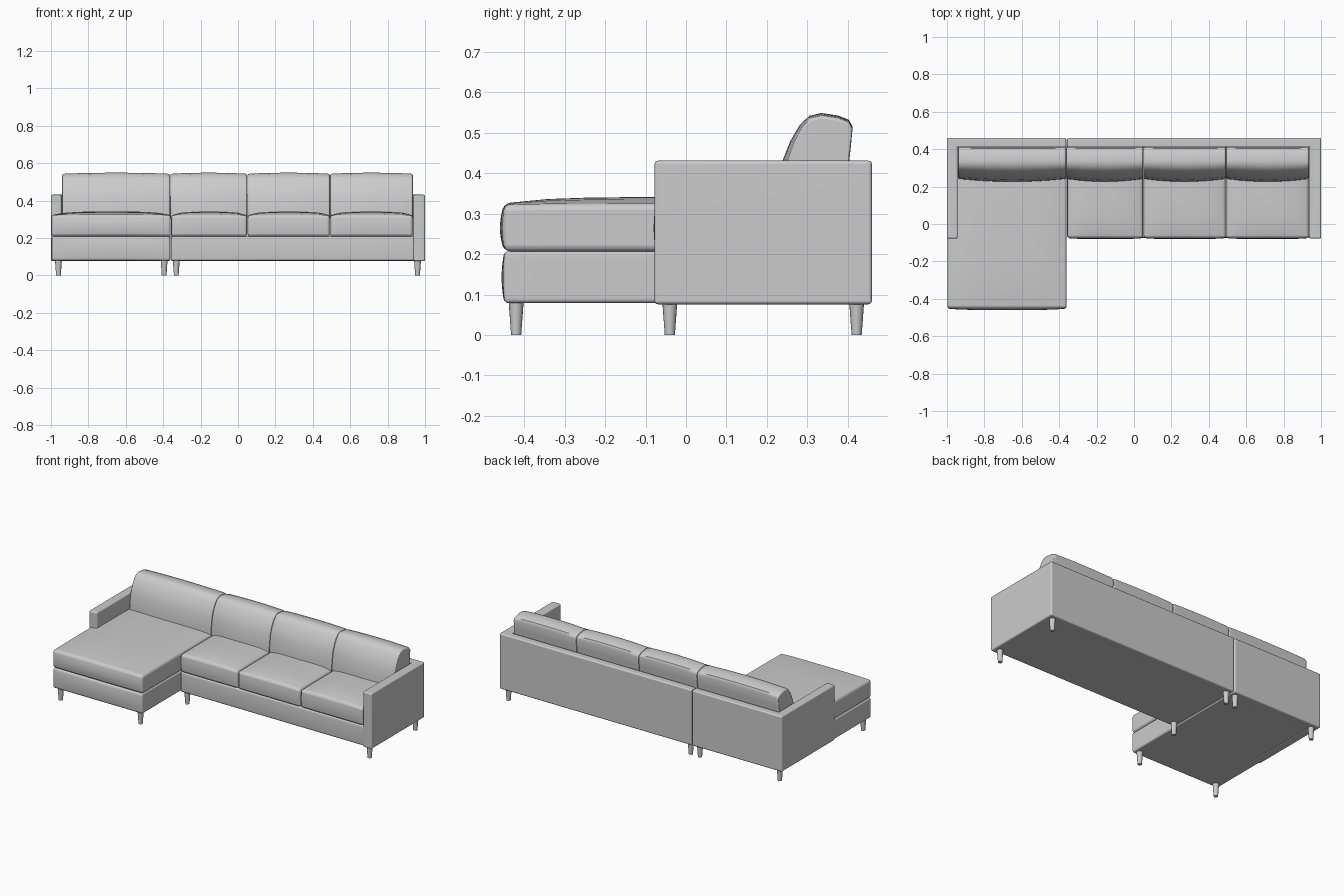
import bpy, bmesh, math

if "Cube" in bpy.data.objects:
    bpy.data.objects.remove(bpy.data.objects["Cube"])

grey = bpy.data.materials.new("light_grey")
grey.diffuse_color = (0.6, 0.6, 0.6, 1)
grey.use_nodes = True
grey.node_tree.nodes["Principled BSDF"].inputs["Base Color"].default_value = grey.diffuse_color


def finish(bm, name, bevel=0.0, segments=3):
    """Round the hard edges, then make a smooth-shaded object."""
    bmesh.ops.recalc_face_normals(bm, faces=bm.faces)
    if bevel:
        hard = [e for e in bm.edges if e.calc_face_angle(0) > 0.7]
        bmesh.ops.bevel(bm, geom=hard, offset=bevel, segments=segments,
                        profile=0.5, affect='EDGES', clamp_overlap=True)
    mesh = bpy.data.meshes.new(name)
    bm.to_mesh(mesh)
    bm.free()
    mesh.materials.append(grey)
    ob = bpy.data.objects.new(name, mesh)
    bpy.context.collection.objects.link(ob)
    bpy.ops.object.select_all(action='DESELECT')
    ob.select_set(True)
    bpy.context.view_layer.objects.active = ob
    bpy.ops.object.shade_smooth_by_angle(angle=math.radians(40))
    mod = ob.modifiers.new("weighted_normals", 'WEIGHTED_NORMAL')
    mod.keep_sharp = True
    return ob


def prism(name, outline, z0, z1, bevel):
    """Extrude a plan outline upwards."""
    bm = bmesh.new()
    face = bm.faces.new([bm.verts.new((x, y, z0)) for x, y in outline])
    top = bmesh.ops.extrude_face_region(bm, geom=[face])["geom"]
    for v in top:
        if isinstance(v, bmesh.types.BMVert):
            v.co.z = z1
    return finish(bm, name, bevel)


def padded_box(name, x, y, z, crown, bulge, bevel):
    """Box with a crowned top and a softly bulging front."""
    bm = bmesh.new()
    bmesh.ops.create_cube(bm, size=2)
    bmesh.ops.subdivide_edges(bm, edges=bm.edges[:], cuts=7, use_grid_fill=True)
    for v in bm.verts:
        u, w, h = v.co
        cz = crown * (1 - u ** 4 * 0.9) * (1 - abs(w) ** 4 * 0.8) * max(0, h)
        cy = bulge * (1 - u ** 4 * 0.6) * (1 - h * h) * max(0, -w)
        v.co = (x[0] + (x[1] - x[0]) * (u + 1) / 2,
                y[0] + (y[1] - y[0]) * (w + 1) / 2 - cy,
                z[0] + (z[1] - z[0]) * (h + 1) / 2 + cz)
    return finish(bm, name, bevel)


# Arm and back frames, one for each section
prism("chaise_arm_and_back",
      [(-1, -.078), (-.943, -.078), (-.943, .41), (-.362, .41), (-.362, .46), (-1, .46)],
      .076, .431, .009)
prism("sofa_arm_and_back",
      [(1, -.078), (1, .46), (-.358, .46), (-.358, .41), (.938, .41), (.938, -.078)],
      .076, .431, .009)

# Upholstered bases
padded_box("chaise_base", (-.996, -.362), (-.449, .445), (.079, .207), 0, .007, .010)
padded_box("sofa_base", (-.358, .96), (-.070, .445), (.079, .207), 0, .004, .008)

# Seat cushions
padded_box("chaise_seat_cushion", (-.997, -.360), (-.449, .405), (.207, .322), .019, .011, .018)
seat_edges = [-.358, .050, .492, .936]
for i in range(3):
    padded_box(f"seat_cushion_{i + 1}", (seat_edges[i] + .002, seat_edges[i + 1] - .002),
               (-.074, .405), (.207, .320), .021, .006, .018)

# Back cushions: leaning side profile lofted along x, fuller in the middle
profile = [(.225, .30), (.227, .36), (.238, .43), (.258, .48), (.282, .52),
           (.305, .542), (.335, .549), (.375, .543), (.403, .532), (.412, .515),
           (.407, .46), (.400, .40), (.39, .30)]
stations = [(0, .93), (.004, .965), (.013, .99), (.03, 1), (.15, 1), (.3, 1), (.5, 1),
            (.7, 1), (.85, 1), (.97, 1), (.987, .99), (.996, .965), (1, .93)]
back_edges = [-.941, -.362, .050, .492, .936]
for i in range(4):
    x0, x1 = back_edges[i] + .001, back_edges[i + 1] - .001
    bm = bmesh.new()
    rings = []
    for t, s in stations:
        side = (2 * t - 1) ** 2
        ring = []
        for y, z in profile:
            front = max(0, (.33 - y) / .105)
            yy = y + .016 * side * front
            zz = z - .006 * side * max(0, (z - .45) / .1)
            ring.append(bm.verts.new((x0 + (x1 - x0) * t,
                                      .33 + (yy - .33) * s, .42 + (zz - .42) * s)))
        rings.append(ring)
    n = len(profile)
    for a, b in zip(rings, rings[1:]):
        for k in range(n):
            bm.faces.new((a[k], a[(k + 1) % n], b[(k + 1) % n], b[k]))
    bm.faces.new(rings[0])
    bm.faces.new(rings[-1])
    finish(bm, f"back_cushion_{i + 1}")

# Tapered round legs
legs = [(-.960, -.42), (-.395, -.42), (-.960, .422), (-.395, .422),
        (-.330, -.04), (.960, -.04), (-.330, .422), (.960, .422)]
for i, (x, y) in enumerate(legs):
    bm = bmesh.new()
    bmesh.ops.create_cone(bm, cap_ends=True, segments=16, radius1=.0125, radius2=.0185, depth=.082)
    bmesh.ops.translate(bm, verts=bm.verts[:], vec=(x, y, .041))
    finish(bm, f"leg_{i + 1}")
